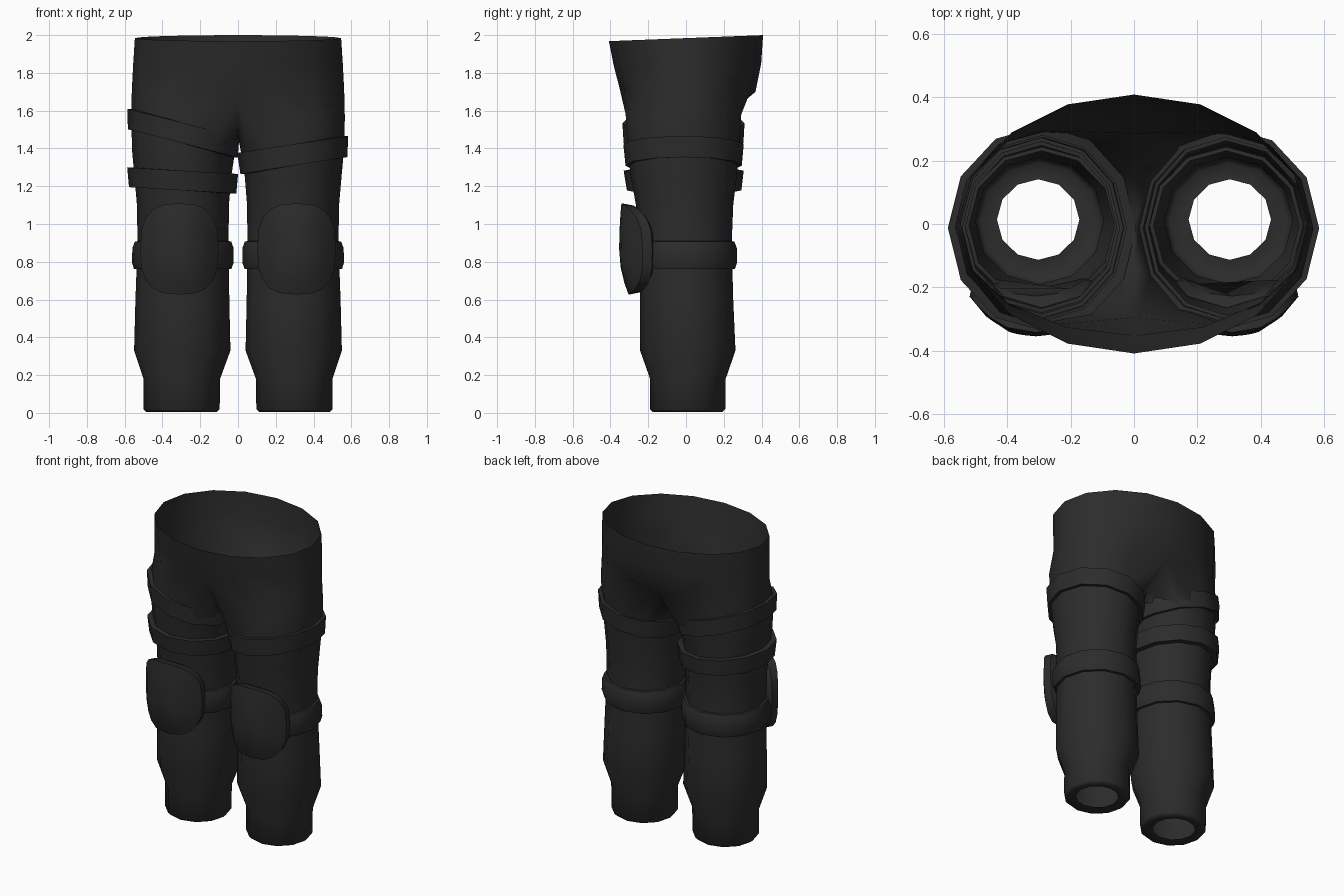
import bpy, bmesh, math

if "Cube" in bpy.data.objects:
    bpy.data.objects.remove(bpy.data.objects["Cube"])

N = 12
dark = bpy.data.materials.new("charcoal cloth")
dark.diffuse_color = (0.025, 0.025, 0.025, 1)
dark.use_nodes = True
dark.node_tree.nodes["Principled BSDF"].inputs["Base Color"].default_value = dark.diffuse_color

# Leg profile: z, inner x, outer x, front y, back y
LEG = [(0.02, .097, .500, -.190, .208), (0.18, .095, .500, -.190, .210),
       (0.33, .040, .550, -.243, .262), (0.60, .046, .543, -.243, .250),
       (0.90, .050, .532, -.250, .242), (1.10, .048, .535, -.265, .250),
       (1.25, .036, .548, -.292, .268), (1.38, .016, .560, -.308, .282),
       (1.60, .005, .567, -.322, .295)]


def leg_at(z):
    """Interpolate the leg profile at a height."""
    z = min(max(z, LEG[0][0]), LEG[-1][0])
    for a, b in zip(LEG, LEG[1:]):
        if z <= b[0]:
            t = (z - a[0]) / (b[0] - a[0])
            return [p + (q - p) * t for p, q in zip(a[1:], b[1:])]


def leg_point(k, z, grow=0.0):
    x0, x1, y0, y1 = leg_at(z)
    a = 2 * math.pi * k / N
    return ((x0 + x1) / 2 + ((x1 - x0) / 2 + grow) * math.cos(a),
            (y0 + y1) / 2 + ((y1 - y0) / 2 + grow) * math.sin(a), z)


def bridge(bm, a, b, closed=True):
    n = len(a)
    for i in range(n if closed else n - 1):
        j = (i + 1) % n
        bm.faces.new((a[i], a[j], b[j], b[i]))


def finish(name, bm, mirror=False, angle=40):
    bmesh.ops.recalc_face_normals(bm, faces=bm.faces)
    me = bpy.data.meshes.new(name)
    bm.to_mesh(me)
    bm.free()
    me.materials.append(dark)
    ob = bpy.data.objects.new(name, me)
    bpy.context.collection.objects.link(ob)
    if mirror:
        m = ob.modifiers.new("mirror", 'MIRROR')
        m.use_clip = True
        m.merge_threshold = 0.0005
    bpy.ops.object.select_all(action='DESELECT')
    ob.select_set(True)
    bpy.context.view_layer.objects.active = ob
    bpy.ops.object.shade_smooth_by_angle(angle=math.radians(angle))
    return ob


# Trousers: half built leg upward, then mirrored
bm = bmesh.new()


def ring(points):
    return [bm.verts.new(p) for p in points]


hole = ring([(.302 + .13 * math.cos(2 * math.pi * k / N),
              .014 + .127 * math.sin(2 * math.pi * k / N), .014) for k in range(N)])
hem = ring([leg_point(k, .02, -.016)[:2] + (0.004,) for k in range(N)])
rings = [hole, hem] + [ring([leg_point(k, row[0]) for k in range(N)]) for row in LEG[:-1]]

# Crotch ring: five inner points lie on the centre seam
seam = {4: (0, .285, 1.63), 5: (0, .13, 1.51), 6: (0, 0, 1.465),
        7: (0, -.13, 1.52), 8: (0, -.295, 1.66)}
crotch = []
for k in range(N):
    if k in seam:
        crotch.append(seam[k])
    else:
        x, y, z = leg_point(k, 1.56)
        crotch.append((x, y, z + (.02 if k in (3, 9) else 0)))
rings.append(ring(crotch))
for a, b in zip(rings, rings[1:]):
    bridge(bm, a, b)

# Hips up to the open waist: z front, z back, half width, front y, back y
order = [4, 3, 2, 1, 0, 11, 10, 9, 8]
low = [rings[-1][k] for k in order]
for zf, zb, w, yf, yb in [(1.72, 1.70, .562, -.352, .368), (1.84, 1.85, .555, -.383, .398),
                          (1.968, 2.0, .546, -.408, .408)]:
    pts = []
    for j in range(9):
        a = math.pi / 2 - j * math.pi / 8
        s = math.sin(a)
        mid = (zf + zb) / 2
        pts.append((0 if j in (0, 8) else w * math.cos(a),
                    yb * s if s > 0 else -yf * s, mid + (zb - zf) / 2 * s))
    high = ring(pts)
    bridge(bm, low, high, False)
    low = high
finish("trousers", bm, True, 60)


# Straps: bands that follow the leg, tilted from inner to outer side
def strap(name, side, z_in, z_out, half, grow, bulge=0.0, mirror=False):
    bm = bmesh.new()
    section = [(-1, -.012), (-1, grow), (1, grow), (1, -.012)]
    if bulge:
        section = [(-1, -.012), (-.95, grow), (-.5, grow + bulge),
                   (.5, grow + bulge), (.95, grow), (1, -.012)]
    loops = []
    for h, g in section:
        loop = []
        for k in range(N):
            t = (1 + math.cos(2 * math.pi * k / N)) / 2
            x, y, z = leg_point(k, z_in + (z_out - z_in) * t + h * half, g)
            # keep the true height even above the profile's top
            z = z_in + (z_out - z_in) * t + h * half
            loop.append(bm.verts.new((side * x, y, z)))
        loops.append(loop)
    for a, b in zip(loops, loops[1:]):
        bridge(bm, a, b)
    finish(name, bm, mirror)


strap("left_thigh_strap", 1, 1.32, 1.41, .056, .021)
strap("right_upper_thigh_strap", -1, 1.405, 1.555, .054, .019)
strap("right_lower_thigh_strap", -1, 1.213, 1.247, .052, .034)
strap("knee_strap", 1, .835, .835, .076, .014, .012, True)

# Knee pads: rounded, curved plates with a deep rim
bm = bmesh.new()
M = 20


def pad_point(a, s, back=0.0):
    c, d = math.cos(a), math.sin(a)
    u = s * math.copysign(abs(c) ** .72, c)
    v = s * math.copysign(abs(d) ** .72, d)
    y = -.354 + .125 * abs(u) ** 2.4 + (.05 if v < 0 else .012) * v * v
    return (.31 + .208 * u, y + back, .868 + .242 * v)


center = bm.verts.new((.31, -.354, .868))
loops = [[bm.verts.new(pad_point(2 * math.pi * i / M, s, b)) for i in range(M)]
         for s, b in ((.4, 0), (.75, 0), (1, 0), (.95, .065), (.75, .12))]
for i in range(M):
    bm.faces.new((center, loops[0][i], loops[0][(i + 1) % M]))
for a, b in zip(loops, loops[1:]):
    bridge(bm, a, b)
bm.faces.new(loops[-1])
finish("knee_pad", bm, True, 35)
